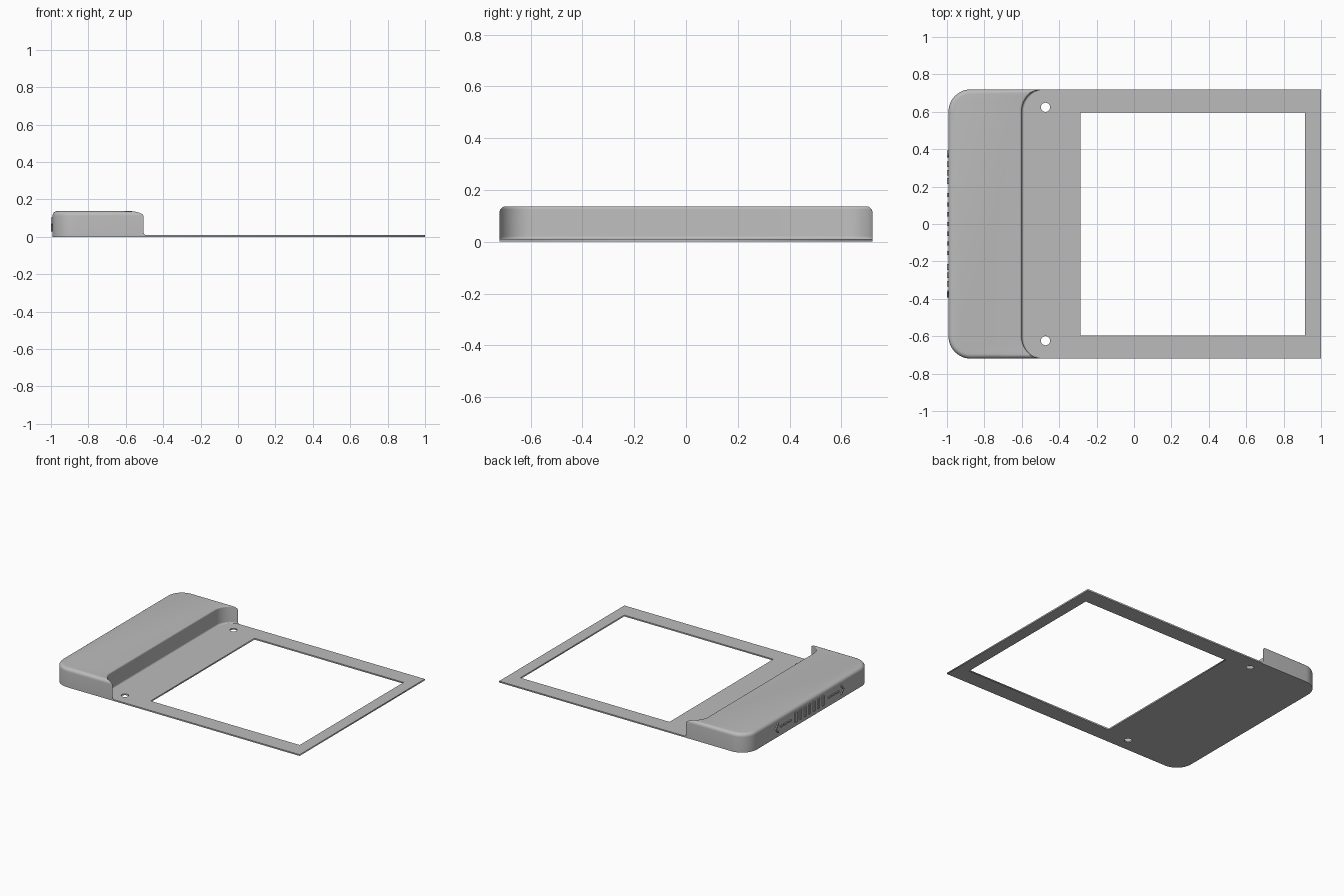
import bpy, bmesh
from math import sin, cos, pi
from mathutils import Matrix

cube = bpy.data.objects.get("Cube")
if cube:
    bpy.data.objects.remove(cube, do_unlink=True)

grey = bpy.data.materials.new("light grey")
grey.use_nodes = True
colour = (0.5, 0.5, 0.5, 1)
grey.diffuse_color = colour
grey.node_tree.nodes["Principled BSDF"].inputs["Base Color"].default_value = colour

LEFT, HALF, RADIUS = -0.992, 0.72, 0.12
PLATE, TOP = 0.01, 0.137


def select(ob):
    bpy.ops.object.select_all(action="DESELECT")
    ob.select_set(True)
    bpy.context.view_layer.objects.active = ob


def add_mesh(name, bm):
    mesh = bpy.data.meshes.new(name)
    bmesh.ops.recalc_face_normals(bm, faces=bm.faces[:])
    bm.to_mesh(mesh)
    bm.free()
    ob = bpy.data.objects.new(name, mesh)
    bpy.context.collection.objects.link(ob)
    mesh.materials.append(grey)
    return ob


def arc(cx, cy, r, start, end, n=14):
    return [(cx + r * cos(start + (end - start) * i / n),
             cy + r * sin(start + (end - start) * i / n)) for i in range(n + 1)]


def outline(x0, x1, h, r):
    """Rectangle whose two corners at x0 are rounded."""
    return ([(x1, -h), (x1, h)]
            + arc(x0 + r, h - r, r, pi / 2, pi)
            + arc(x0 + r, r - h, r, pi, 3 * pi / 2))


def loft(name, levels):
    """Stack of outlines, each given as (z, x0, x1, h, r)."""
    bm = bmesh.new()
    rings = [[bm.verts.new((x, y, z)) for x, y in outline(*shape)]
             for z, *shape in levels]
    for low, high in zip(rings, rings[1:]):
        for i in range(len(low)):
            j = (i + 1) % len(low)
            bm.faces.new((low[i], low[j], high[j], high[i]))
    bm.faces.new(rings[0])
    bm.faces.new(rings[-1])
    return add_mesh(name, bm)


# Thin base plate with a window and two round holes
curve = bpy.data.curves.new("base_plate", "CURVE")
curve.dimensions = "2D"
curve.fill_mode = "BOTH"
curve.extrude = PLATE / 2
loops = [outline(LEFT, 1, HALF, RADIUS),
         [(-0.285, -0.597), (0.915, -0.597), (0.915, 0.597), (-0.285, 0.597)]]
loops += [arc(-0.473, side * 0.624, 0.025, 0, 2 * pi, 16)[:-1] for side in (-1, 1)]
for points in loops:
    spline = curve.splines.new("POLY")
    spline.points.add(len(points) - 1)
    for p, (x, y) in zip(spline.points, points):
        p.co = (x, y, 0, 1)
    spline.use_cyclic_u = True
curve.materials.append(grey)
plate = bpy.data.objects.new("base_plate", curve)
bpy.context.collection.objects.link(plate)
plate.location.z = PLATE / 2
select(plate)
bpy.ops.object.convert(target="MESH")

# Raised block with a rounded top rim
STEPS = [i / 6 * pi / 2 for i in range(7)]
F = 0.025
levels = [(PLATE - 0.002, LEFT, 0, HALF, RADIUS)]
for a in STEPS:
    inset = F * (1 - cos(a))
    levels.append((TOP - F + F * sin(a), LEFT + inset, 0, HALF - inset, RADIUS - inset))
block = loft("raised_block", levels)

# Cutter for the hollowed inner wall, filleted at its foot and flared at its top
G, H = 0.012, 0.7226
levels = [(-0.05, -0.6 + G, 0.6, H, RADIUS)]
for a in STEPS:
    levels.append((PLATE + G * (1 - cos(a)), -0.6 + G * (1 - sin(a)), 0.6, H, RADIUS))
for a in STEPS:
    grow = G * (1 - cos(a))
    levels.append((TOP - G + G * sin(a), -0.6 - grow, 0.6, H + grow, RADIUS + grow))
levels.append((0.2,) + levels[-1][1:])
cutter = loft("wall_cutter", levels)
cutter.hide_render = True

cut = block.modifiers.new("inner_wall", "BOOLEAN")
cut.operation = "DIFFERENCE"
cut.solver = "EXACT"
cut.object = cutter
select(block)
bpy.ops.object.modifier_apply(modifier=cut.name)
bpy.data.objects.remove(cutter, do_unlink=True)
bpy.ops.object.shade_smooth_by_angle(angle=0.6)

# Raised marks on the outer wall: plain bars between two outward arrows
bm = bmesh.new()


def bar(y, z, width, height, tilt=0):
    place = (Matrix.Translation((-0.9955, y, z)) @ Matrix.Rotation(tilt, 4, "X")
             @ Matrix.Diagonal((0.009, width, height, 1)))
    bmesh.ops.create_cube(bm, size=1, matrix=place)


MID = 0.066
for i in range(-3, 4):
    bar(i * 0.052, MID, 0.022, 0.07)
for side in (-1, 1):
    for i in range(3):
        bar(side * (0.23 + i * 0.045), MID, 0.03, 0.01)
    for up in (-1, 1):
        bar(side * 0.375, MID + up * 0.016, 0.01, 0.045, side * up * 0.7)
add_mesh("side_marks", bm)
